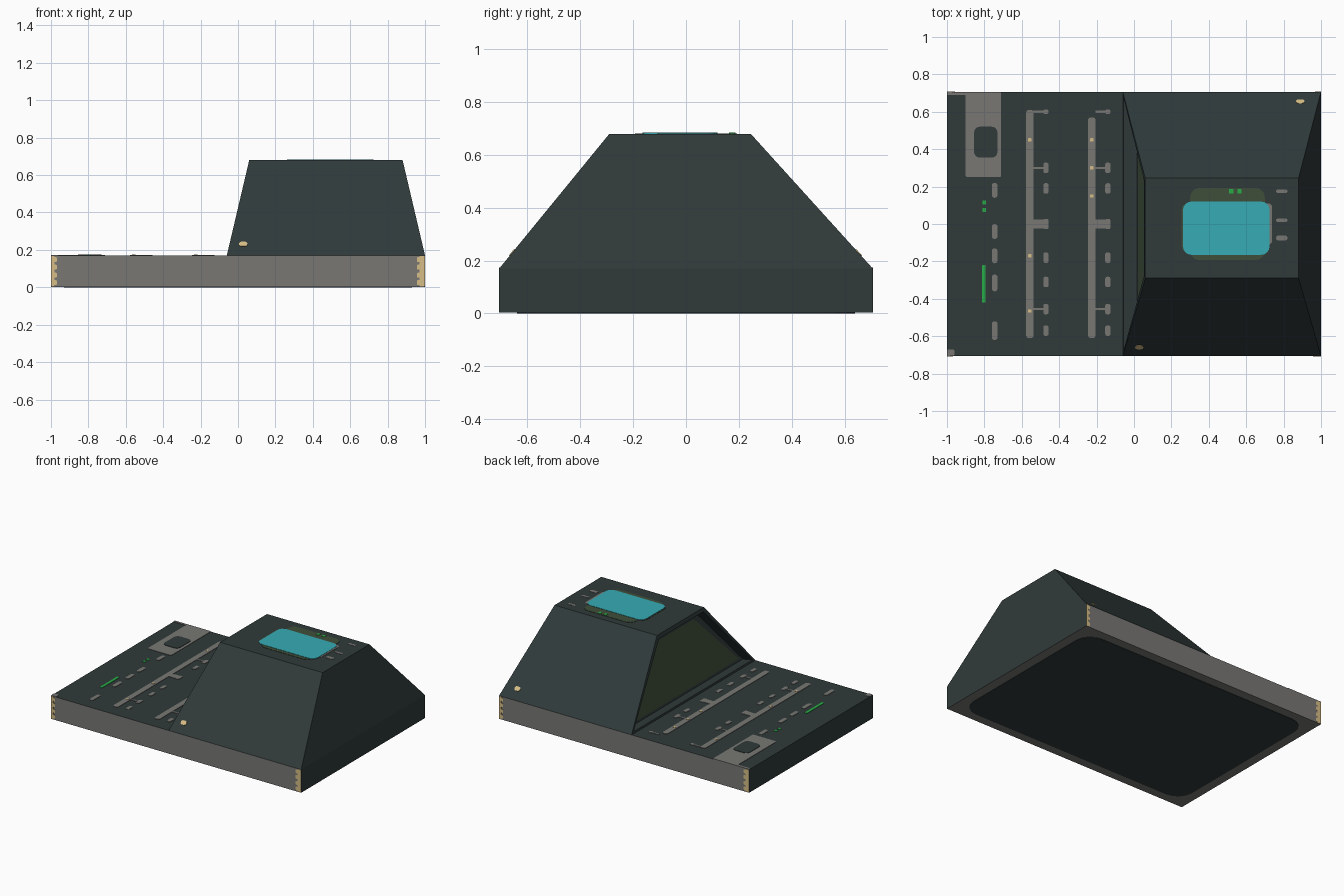
import bpy, bmesh, math
from mathutils import Matrix, Vector

if "Cube" in bpy.data.objects:
    bpy.data.objects.remove(bpy.data.objects["Cube"])


def material(name, r, g, b):
    def lin(c):
        c /= 255
        return c / 12.92 if c <= 0.04045 else ((c + 0.055) / 1.055) ** 2.4
    m = bpy.data.materials.new(name)
    m.diffuse_color = (lin(r), lin(g), lin(b), 1)
    m.use_nodes = True
    m.node_tree.nodes["Principled BSDF"].inputs["Base Color"].default_value = m.diffuse_color
    return m


DARK = material("charcoal", 48, 58, 58)
GRAY = material("warm gray", 120, 119, 116)
CYAN = material("cyan", 55, 171, 181)
TAN = material("tan", 215, 190, 134)
GREEN = material("bright green", 40, 172, 70)
OLIVE = material("dark olive", 62, 78, 58)


def finish(bm, name, mats):
    me = bpy.data.meshes.new(name)
    bmesh.ops.recalc_face_normals(bm, faces=bm.faces)
    bm.to_mesh(me)
    bm.free()
    for m in mats:
        me.materials.append(m)
    ob = bpy.data.objects.new(name, me)
    bpy.context.collection.objects.link(ob)
    return ob


def prism(bm, low, high):
    """Closed solid between two loops of points."""
    a = [bm.verts.new(p) for p in low]
    b = [bm.verts.new(p) for p in high]
    n = len(a)
    bm.faces.new(a[::-1])
    bm.faces.new(b)
    for i in range(n):
        bm.faces.new((a[i], a[(i + 1) % n], b[(i + 1) % n], b[i]))


def rect(x0, x1, y0, y1, z):
    return [(x0, y0, z), (x1, y0, z), (x1, y1, z), (x0, y1, z)]


def rounded(x0, x1, y0, y1, r, z):
    if r <= 0:
        return rect(x0, x1, y0, y1, z)
    pts = []
    corners = ((x1 - r, y1 - r), (x0 + r, y1 - r), (x0 + r, y0 + r), (x1 - r, y0 + r))
    for q, (cx, cy) in enumerate(corners):
        for k in range(5):
            a = math.pi / 2 * (q + k / 4)
            pts.append((cx + r * math.cos(a), cy + r * math.sin(a), z))
    return pts


def plates(name, mat, rects, matrix, top=0.003):
    """Thin rounded plates (x0, x1, y0, y1, radius) on a surface frame."""
    bm = bmesh.new()
    for x0, x1, y0, y1, r in rects:
        prism(bm, rounded(x0, x1, y0, y1, r, -0.001), rounded(x0, x1, y0, y1, r, top))
    bm.transform(matrix)
    return finish(bm, name, [mat])


def frame(origin, u, v):
    u, v = Vector(u).normalized(), Vector(v).normalized()
    m = Matrix((u, v, u.cross(v))).transposed().to_4x4()
    m.translation = origin
    return m


# Base slab: gray front and back, charcoal elsewhere
W, D, H, ROOF = 1.0, 0.707, 0.17, 0.68
bm = bmesh.new()
prism(bm, rect(-W, W, -D, D, 0.003), rect(-W, W, -D, D, H))
bm.normal_update()
for f in bm.faces:
    f.material_index = 1 if abs(f.normal.y) > 0.5 or f.normal.z < -0.5 else 0
finish(bm, "base_slab", [DARK, GRAY])
plates("underside_panel", DARK, [(-0.93, 0.93, -0.64, 0.64, 0.12)],
       Matrix.Translation((0, 0, 0.001)) @ Matrix.Scale(-1, 4, (0, 0, 1)) @ Matrix.Translation((0, 0, -0.002)))

# Tapered cabin with a recessed window on the left face
bm = bmesh.new()
prism(bm, rect(-0.06, 1, -D, D, H), rect(0.06, 0.88, -0.29, 0.245, ROOF))
bmesh.ops.recalc_face_normals(bm, faces=bm.faces)
window = min(bm.faces, key=lambda f: f.calc_center_median().x)
bmesh.ops.inset_region(bm, faces=[window], thickness=0.03)
bmesh.ops.inset_region(bm, faces=[window], thickness=0.0005, depth=-0.075)
bmesh.ops.inset_region(bm, faces=[window], thickness=0.05)
window.material_index = 1
finish(bm, "cabin", [DARK, OLIVE])
left = frame((0.019, 0, H - 0.017), (0, -1, 0), (0.12, 0, 0.51))
plates("window_patch", DARK, [(0.23, 0.41, 0.15, 0.29, 0.04)], left)

# Deck markings
deck = Matrix.Translation((0, 0, H))
block = [(-0.90, -0.71, 0.25, D, 0.01), (-1, -0.89, 0.69, D, 0), (-1, -0.96, -D, -0.67, 0.01)]
ticks = [(-0.76, -0.73, a, b, 0.014) for a, b in
         ((0.14, 0.22), (-0.08, 0.0), (-0.21, -0.13), (-0.36, -0.27), (-0.62, -0.52))]
plates("deck_patches", GRAY, block + ticks, deck)
plates("deck_patch_center", DARK, [(-0.855, -0.73, 0.355, 0.52, 0.03)], deck, 0.006)
plates("deck_lights", GREEN, [(-0.813, -0.793, -0.42, -0.22, 0.004),
                              (-0.81, -0.79, 0.105, 0.125, 0), (-0.81, -0.79, 0.065, 0.085, 0)], deck)
for label, x, end in (("left", -0.577, 0.61), ("right", -0.246, 0.57)):
    rail = [(x, x + 0.041, -0.61, end, 0.015)]
    for y in (0.60, 0.30, 0.19, 0, -0.18, -0.31, -0.455, -0.57):
        h = 0.012 if y == 0.60 else 0.028
        rail.append((x + 0.092, x + 0.12, y - h, y + h, 0.01))
        if y in (0.60, 0.30, 0, -0.455):
            s = 0.024 if y == 0 else 0.006
            rail.append((x + 0.04, x + 0.093, y - s, y + s, 0))
    plates(label + "_deck_rail", GRAY, rail, deck)
    dots = (0.45, -0.17, -0.465) if label == "left" else (0.45, 0.30, 0.15)
    plates(label + "_rail_dots", TAN,
           [(x + 0.011, x + 0.029, y - 0.009, y + 0.009, 0.003) for y in dots], deck, 0.005)

# Roof hatch and small roof details
roof = Matrix.Translation((0, 0, ROOF))
plates("hatch_surround", OLIVE, [(0.30, 0.70, -0.193, 0.193, 0.05), (0.255, 0.32, -0.15, 0.11, 0.03)], roof, 0.002)
plates("roof_studs", GRAY, [(0.69, 0.738, -0.11, 0.11, 0.02)] +
       [(0.76, 0.82, y - h, y + h, h * 0.9) for y, h in ((0.175, 0.009), (0.02, 0.009), (-0.075, 0.014))],
       roof, 0.002)
plates("roof_hatch", CYAN, [(0.262, 0.725, -0.165, 0.12, 0.045)], roof, 0.004)
plates("roof_lights", GREEN, [(x - 0.011, x + 0.011, 0.162, 0.187, 0) for x in (0.52, 0.565)], roof, 0.004)

# Tan markers on the front and back slopes
front = frame((0, -D, H), (1, 0, 0), (0, D - 0.29, ROOF - H))
back = frame((0, D, H), (-1, 0, 0), (0, 0.245 - D, ROOF - H))
plates("front_marker", TAN, [(0.006, 0.05, 0.062, 0.093, 0.013)], front)
plates("back_marker", TAN, [(-0.911, -0.867, 0.064, 0.095, 0.013)], back)

# Scalloped tan corner strips on the front and back of the slab
for label, s in (("front", -1), ("back", 1)):
    m = frame((0, s * (D - 0.002), 0), (-s, 0, 0), (0, 0, 1))
    strips = []
    for side, w in ((-1, 0.018), (1, 0.03)):
        for inset, y0, y1 in [(w, 0.005, 0.168)] + [(w + 0.014, y - 0.013, y + 0.013) for y in (0.025, 0.065, 0.108, 0.148)]:
            a, b = sorted((side * 0.999, side * (1 - inset)))
            strips.append((a, b, y0, y1, 0.006))
    plates(label + "_corner_strips", TAN, strips, m, 0.003)
